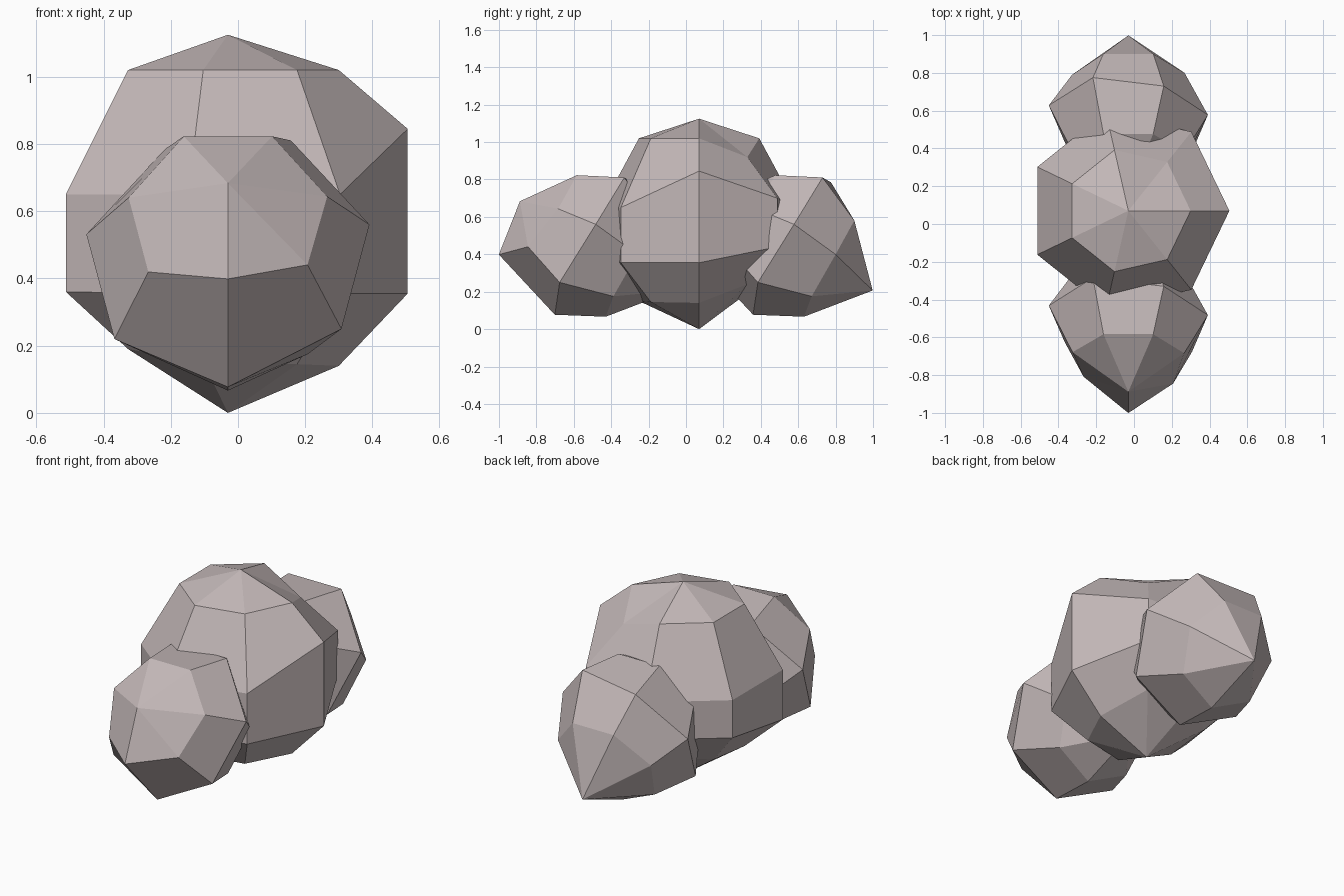
import bpy
from math import cos, sin, radians, tau
from mathutils import Matrix

cube = bpy.data.objects.get("Cube")
if cube:
    bpy.data.objects.remove(cube, do_unlink=True)

SIDES = 7

# Single stone colour
stone = bpy.data.materials.new("pale_stone")
stone.use_nodes = True
colour = (0.56, 0.49, 0.49, 1.0)
stone.diffuse_color = colour
bsdf = next(n for n in stone.node_tree.nodes if n.type == 'BSDF_PRINCIPLED')
bsdf.inputs["Base Color"].default_value = colour
bsdf.inputs["Roughness"].default_value = 0.9


def rough_ball(name, top, bottom, rings, start, matrix):
    """Faceted ball: each ring is (radius, heights around the ring)."""
    verts = [(0, 0, top)]
    for radius, heights in rings:
        for k, h in enumerate(heights):
            a = start + tau * k / SIDES
            verts.append((radius * cos(a), radius * sin(a), h))
    verts.append((0, 0, bottom))
    last = len(verts) - 1
    faces = []
    for k in range(SIDES):
        n = (k + 1) % SIDES
        faces.append((0, 1 + k, 1 + n))
        for r in range(len(rings) - 1):
            u, d = 1 + r * SIDES, 1 + (r + 1) * SIDES
            faces.append((u + k, d + k, d + n, u + n))
        base = last - SIDES
        faces.append((base + k, last, base + n))
    mesh = bpy.data.meshes.new(name)
    mesh.from_pydata(verts, [], faces)
    mesh.materials.append(stone)
    obj = bpy.data.objects.new(name, mesh)
    obj.matrix_world = matrix
    bpy.context.collection.objects.link(obj)
    return obj


# Large upright middle rock
middle_rings = [
    (0.33, [1.02, 0.92] + [1.02] * 5),
    (0.535, [0.845, 0.70] + [0.65] * 5),
    (0.535, [0.355, 0.44, 0.43, 0.43, 0.36, 0.355, 0.355]),
    (0.33, [0.14, 0.24, 0.24, 0.22, 0.19, 0.15, 0.145]),
]
rough_ball("middle_rock", 1.125, 0, middle_rings, 0,
           Matrix.Translation((-0.03, 0.07, 0)))

# Two smaller matching rocks, tipped forward
small_rings = [
    (0.303, [0.432, 0.318, 0.28, 0.283, 0.283, 0.274, 0.276]),
    (0.432, [0.012, 0.076, 0.064, 0.057, 0.005, 0.006, 0.016]),
    (0.305, [-0.229, -0.21, -0.209, -0.205, -0.205, -0.198, -0.21]),
]
tip = Matrix.Rotation(radians(60), 4, 'X')
for name, y in (("front_rock", -0.475), ("back_rock", 0.585)):
    rough_ball(name, 0.477, -0.477, small_rings, -tau / 4,
               Matrix.Translation((-0.03, y, 0.445)) @ tip)
